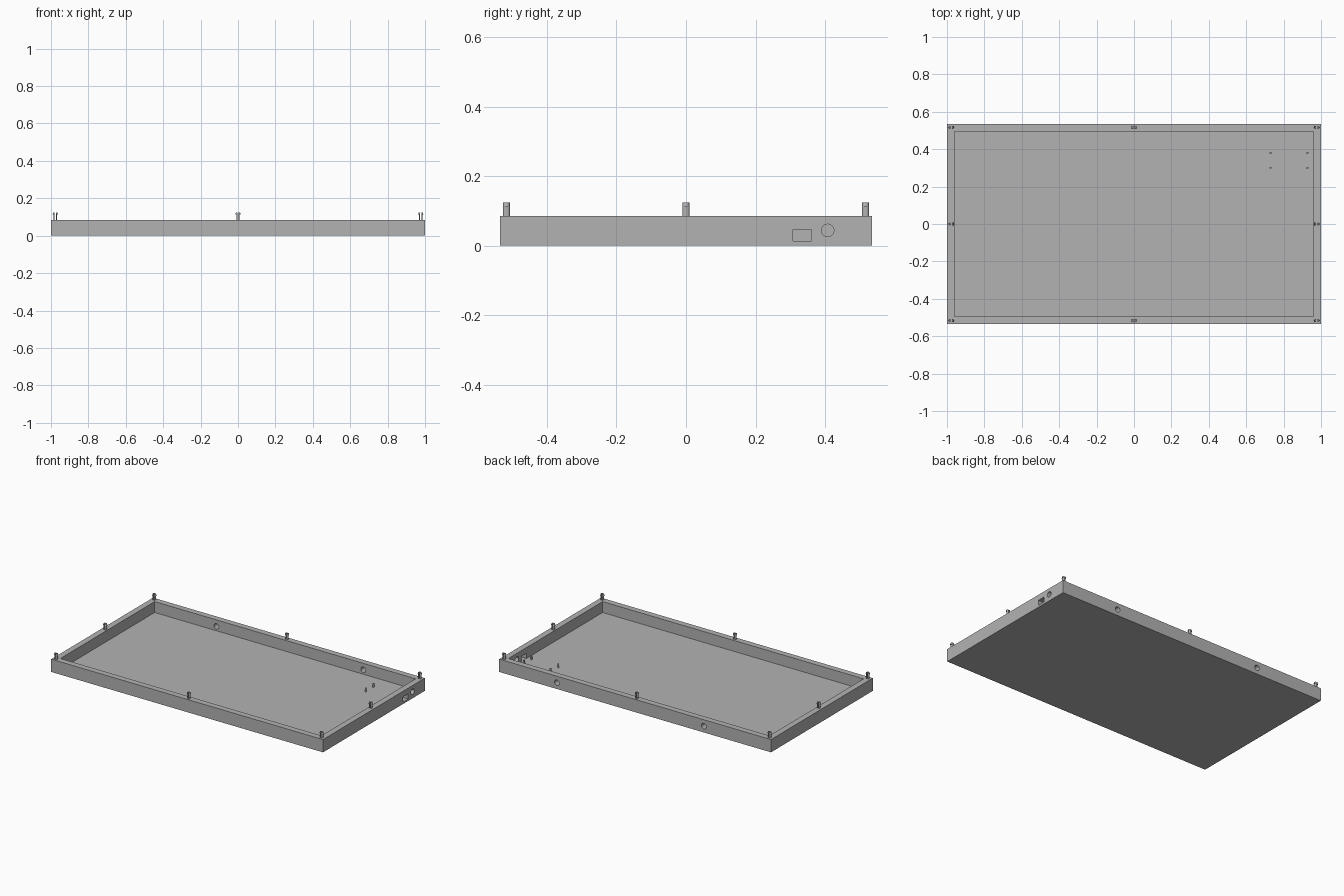
import bpy, bmesh
from math import pi, sin, cos
from mathutils import Matrix, Vector

cube = bpy.data.objects.get("Cube")
if cube:
    bpy.data.objects.remove(cube, do_unlink=True)

W, D, H = 1.0, 0.535, 0.085      # half width, half depth, wall height
WALL, FLOOR = 0.04, 0.0125
TOP = 0.124

grey = bpy.data.materials.new("plain grey")
grey.use_nodes = True
grey.diffuse_color = (0.45, 0.45, 0.45, 1)
grey.node_tree.nodes["Principled BSDF"].inputs["Base Color"].default_value = (0.45, 0.45, 0.45, 1)


def make(name, bm):
    bmesh.ops.recalc_face_normals(bm, faces=bm.faces)
    mesh = bpy.data.meshes.new(name)
    bm.to_mesh(mesh)
    bm.free()
    mesh.materials.append(grey)
    obj = bpy.data.objects.new(name, mesh)
    bpy.context.collection.objects.link(obj)
    return obj


def activate(obj):
    bpy.ops.object.select_all(action='DESELECT')
    obj.select_set(True)
    bpy.context.view_layer.objects.active = obj


def box(name, lo, hi):
    lo, hi = Vector(lo), Vector(hi)
    bm = bmesh.new()
    bmesh.ops.create_cube(bm, size=1, matrix=Matrix.Translation((lo + hi) / 2) @ Matrix.Diagonal((*(hi - lo), 1)))
    return make(name, bm)


def cylinder(name, centre, radius, length, axis='Z', sides=32):
    turn = {'X': Matrix.Rotation(pi / 2, 4, 'Y'), 'Y': Matrix.Rotation(pi / 2, 4, 'X'), 'Z': Matrix()}[axis]
    bm = bmesh.new()
    bmesh.ops.create_cone(bm, cap_ends=True, segments=sides, radius1=radius, radius2=radius,
                          depth=length, matrix=Matrix.Translation(centre) @ turn)
    return make(name, bm)


def cut(target, cutter):
    cutter.hide_render = True
    mod = target.modifiers.new("cut", 'BOOLEAN')
    mod.operation, mod.solver, mod.object = 'DIFFERENCE', 'EXACT', cutter
    activate(target)
    bpy.ops.object.modifier_apply(modifier=mod.name)
    bpy.data.objects.remove(cutter, do_unlink=True)


def smooth(obj):
    activate(obj)
    bpy.ops.object.shade_smooth_by_angle()


# Open tray with port holes in the left end and the back wall
tray = box("tray", (-W, -D, 0), (W, D, H))
cut(tray, box("hollow", (WALL - W, WALL - D, FLOOR), (W - WALL, D - WALL, H + 0.1)))
cut(tray, box("socket_hole", (W - 0.06, 0.307, 0.013), (W + 0.02, 0.36, 0.047)))
cut(tray, cylinder("jack_hole", (W, 0.407, 0.044), 0.018, 0.12, 'X'))
for x in (-0.506, 0.575):
    cut(tray, cylinder("cable_hole", (x, D, 0.042), 0.018, 0.12, 'Y'))
smooth(tray)


# Split snap pins: two half-round prongs, each with a barb at the top
def snap_pin(name, x, y):
    bm = bmesh.new()
    r, gap, n = 0.0095, 0.003, 10
    levels = [(H - 0.005, 0.008), (0.113, 0.008), (0.113, 0.013), (TOP, 0.010)]
    for side in (-1, 1):
        rings = []
        for z, reach in levels:
            angles = [pi * i / n - pi / 2 for i in range(n + 1)]
            rings.append([bm.verts.new((x + side * (gap + (reach - gap + 0.001) * cos(a)), y + r * sin(a), z))
                          for a in angles])
        for low, high in zip(rings, rings[1:]):
            for i in range(n + 1):
                j = (i + 1) % (n + 1)
                bm.faces.new((low[i], low[j], high[j], high[i]))
        bm.faces.new(rings[0])
        bm.faces.new(rings[-1])
    smooth(make(name, bm))


for i in (-1, 0, 1):
    for j in (-1, 0, 1):
        if i or j:
            snap_pin("snap_pin", i * 0.977, j * 0.516)

# Mounting pegs for a circuit board on the floor
for x in (0.73, 0.927):
    for y in (0.30, 0.38):
        smooth(cylinder("board_peg", (x, y, FLOOR + 0.012), 0.006, 0.026, sides=16))
